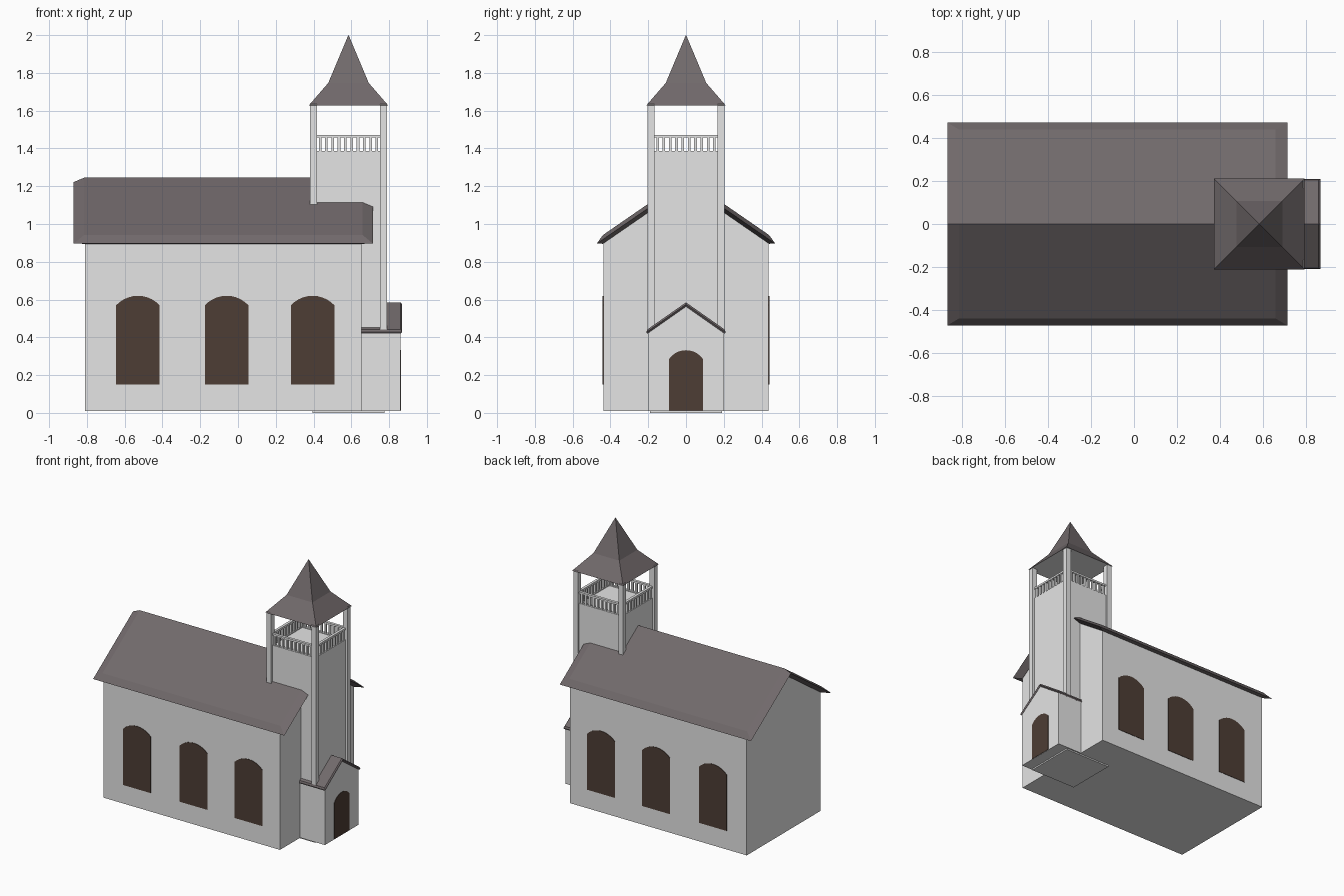
import bpy, math

if "Cube" in bpy.data.objects:
    bpy.data.objects.remove(bpy.data.objects["Cube"])

def material(name, rgb):
    m = bpy.data.materials.new(name)
    m.diffuse_color = (*rgb, 1)
    m.use_nodes = True
    m.node_tree.nodes["Principled BSDF"].inputs["Base Color"].default_value = m.diffuse_color
    return m

WALL = material("white plaster", (0.78, 0.78, 0.78))
ROOF = material("grey brown shingle", (0.165, 0.142, 0.147))
DARK = material("dark brown wood", (0.075, 0.047, 0.035))

def mesh_obj(name, verts, faces, mat):
    me = bpy.data.meshes.new(name)
    me.from_pydata(verts, [], faces)
    me.materials.append(mat)
    ob = bpy.data.objects.new(name, me)
    bpy.context.collection.objects.link(ob)
    # consistent outward normals
    import bmesh
    bm = bmesh.new()
    bm.from_mesh(me)
    bmesh.ops.recalc_face_normals(bm, faces=bm.faces)
    bm.to_mesh(me)
    bm.free()
    return ob

def loft(name, rings, mat):
    """Closed solid through rings of equal point count."""
    n = len(rings[0])
    verts = [p for r in rings for p in r]
    faces = [tuple(range(n)), tuple(range(len(verts) - n, len(verts)))]
    for k in range(len(rings) - 1):
        for i in range(n):
            j = (i + 1) % n
            faces.append((k*n + i, k*n + j, (k+1)*n + j, (k+1)*n + i))
    return mesh_obj(name, verts, faces, mat)

def box(name, x0, x1, y0, y1, z0, z1, mat):
    ring = lambda z: [(x0, y0, z), (x1, y0, z), (x1, y1, z), (x0, y1, z)]
    return loft(name, [ring(z0), ring(z1)], mat)

def gabled_body(name, x0, x1, half, z0, eave, ridge):
    prof = [(-half, z0), (half, z0), (half, eave), (0, ridge), (-half, eave)]
    return loft(name, [[(x, y, z) for y, z in prof] for x in (x0, x1)], WALL)

def gable_roof(name, x0, x1, half, ridge, slope, thick, over):
    """Bent slab whose rim flares out to a sharp mid edge."""
    verts, faces = [], []
    for dz, o in ((0, 0), (-thick / 2, over), (-thick, 0)):
        h = half + o * 0.6
        for x in (x0 - o, x1 + o):
            verts += [(x, y, ridge + dz - slope * abs(y)) for y in (-h, 0, h)]
    loop = [0, 1, 2, 5, 4, 3]
    for base in (0, 12):
        faces += [(base, base+1, base+4, base+3), (base+1, base+2, base+5, base+4)]
    for a in (0, 6):
        for i in range(6):
            p, q = loop[i], loop[(i + 1) % 6]
            faces.append((a + p, a + q, a + 6 + q, a + 6 + p))
    return mesh_obj(name, verts, faces, ROOF)

def arch(half, z0, spring, top, n=10):
    """Outline of an opening with a segmental arch head."""
    h = top - spring
    r = (half**2 + h**2) / (2 * h)
    a = math.asin(min(1, half / r))
    pts = [(-half, z0), (half, z0)]
    for i in range(n + 1):
        t = a - 2 * a * i / n
        pts.append((r * math.sin(t), top - r + r * math.cos(t)))
    return pts

# Nave
gabled_body("nave", -0.81, 0.655, 0.438, 0.01, 0.91, 1.215)
gable_roof("nave_roof", -0.815, 0.66, 0.44, 1.245, 0.69, 0.046, 0.055)

# Arched windows on both long sides
for side in (-1, 1):
    for cx in (-0.53, -0.06, 0.395):
        prof = arch(0.115, 0.15, 0.57, 0.62)
        loft("window", [[(cx + u, side * y, z) for u, z in prof]
                        for y in (0.435, 0.441)], DARK)

# Porch with door
gabled_body("porch", 0.60, 0.86, 0.2, 0.01, 0.43, 0.565)
gable_roof("porch_roof", 0.62, 0.861, 0.205, 0.585, 0.7, 0.022, 0.008)
loft("door", [[(x, u, z) for u, z in arch(0.09, 0.012, 0.285, 0.332)]
              for x in (0.857, 0.863)], DARK)

# Tower shaft and corner posts
CX, B, P = 0.585, 0.19, 0.205
box("tower_shaft", CX - B, CX + B, -B, B, 0, 1.38, WALL)
for sx in (-1, 1):
    for sy in (-1, 1):
        xs = sorted((CX + sx * P, CX + sx * (P - 0.038)))
        ys = sorted((sy * P, sy * (P - 0.038)))
        box("corner_post", *xs, *ys, 0.43, 1.635, WALL)

# Belfry railing: a handrail, a bottom rail and balusters per side
E, N = 0.167, 10
for side in (-1, 1):
    c = side * 0.18
    for z0, z1 in ((1.458, 1.472), (1.378, 1.386)):
        box("rail", CX - E, CX + E, c - 0.01, c + 0.01, z0, z1, WALL)
        box("rail", CX + c - 0.01, CX + c + 0.01, -E, E, z0, z1, WALL)
    for i in range(N):
        t = -E + (i + 0.5) * 2 * E / N
        w = 0.007
        box("baluster", CX + t - w, CX + t + w, c - w, c + w, 1.38, 1.46, WALL)
        box("baluster", CX + c - w, CX + c + w, t - w, t + w, 1.38, 1.46, WALL)

# Flared spire with a plaster underside
sq = lambda h, z: [(CX - h, -h, z), (CX + h, -h, z), (CX + h, h, z), (CX - h, h, z)]
spire = loft("spire", [sq(0.211, 1.627), sq(0.107, 1.747), sq(0.0008, 2.0)], ROOF)
spire.data.materials.append(WALL)
for f in spire.data.polygons:
    if f.normal.z < -0.9:
        f.material_index = 1
